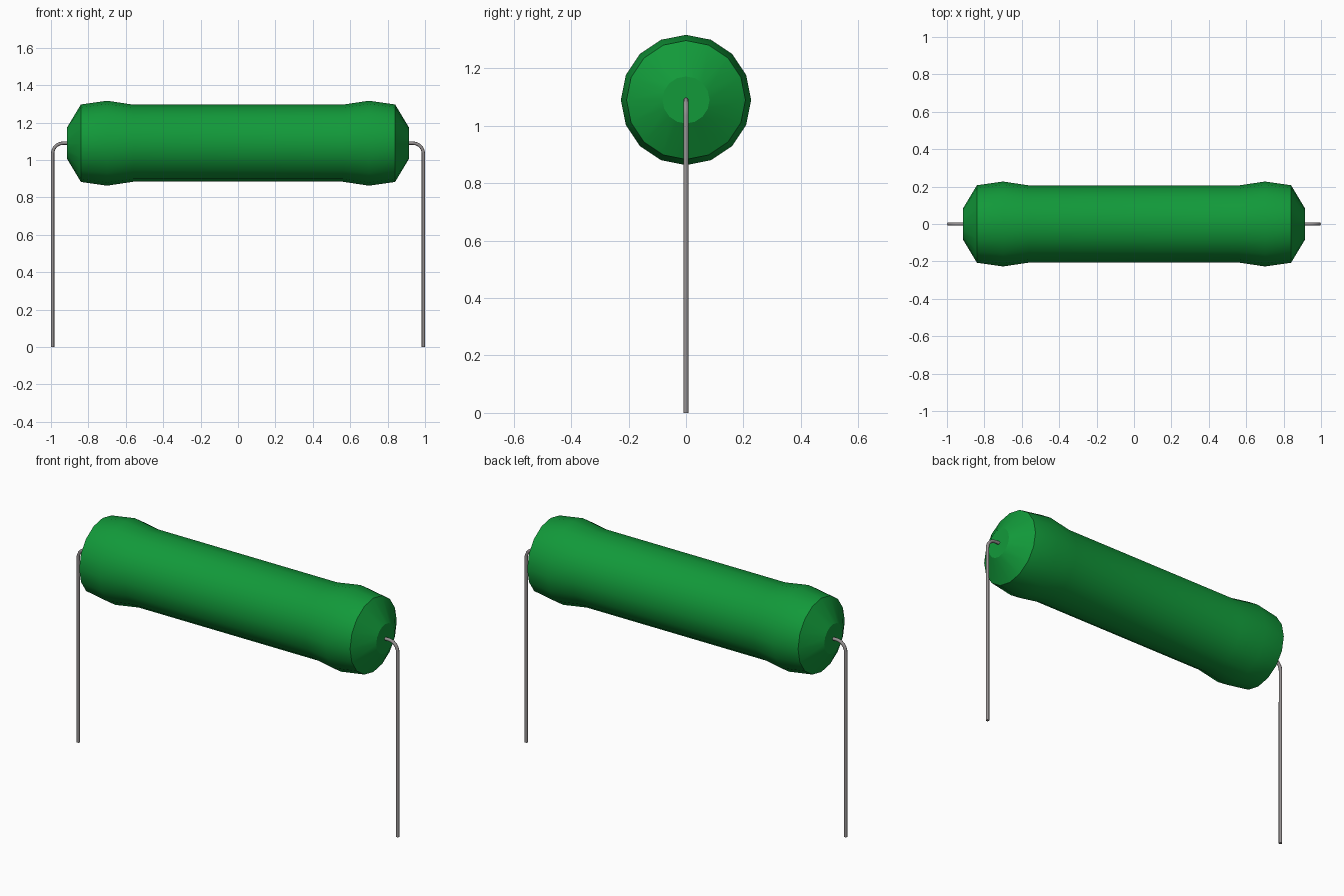
import bpy, bmesh, math

cube = bpy.data.objects.get("Cube")
if cube:
    bpy.data.objects.remove(cube, do_unlink=True)

AXIS_Z = 1.09      # height of the body's axis
SIDES = 16
WIRE_R = 0.009


def material(name, rgb):
    mat = bpy.data.materials.new(name)
    mat.use_nodes = True
    mat.diffuse_color = (*rgb, 1)
    mat.node_tree.nodes["Principled BSDF"].inputs["Base Color"].default_value = (*rgb, 1)
    return mat


def select_only(obj):
    bpy.ops.object.select_all(action='DESELECT')
    obj.select_set(True)
    bpy.context.view_layer.objects.active = obj


green = material("green coating", (0.006, 0.32, 0.042))
metal = material("grey metal", (0.30, 0.28, 0.28))

# Body: symmetric profile (x, radius) turned around the x axis
half = [(0.915, 0.082), (0.84, 0.207), (0.70, 0.227), (0.56, 0.206)]
profile = [(-x, r) for x, r in half] + half[::-1]
bm = bmesh.new()
rings = []
for x, r in profile:
    ring = []
    for i in range(SIDES):
        a = math.tau * i / SIDES
        ring.append(bm.verts.new((x, r * math.sin(a), r * math.cos(a))))
    rings.append(ring)
for a, b in zip(rings, rings[1:]):
    for i in range(SIDES):
        j = (i + 1) % SIDES
        bm.faces.new((a[i], a[j], b[j], b[i]))
bm.faces.new(rings[0])
bm.faces.new(rings[-1])
bmesh.ops.recalc_face_normals(bm, faces=bm.faces)
mesh = bpy.data.meshes.new("body")
bm.to_mesh(mesh)
bm.free()
body = bpy.data.objects.new("body", mesh)
body.location.z = AXIS_Z
bpy.context.collection.objects.link(body)
mesh.materials.append(green)
select_only(body)
bpy.ops.object.shade_smooth_by_angle(angle=math.radians(30))


# Leads: round wire leaving the end cap and bending straight down
def lead(name, side):
    end_x, bend = 1 - WIRE_R, 0.055
    path = [(0.88, AXIS_Z)]
    for i in range(7):
        a = math.pi / 2 * (1 - i / 6)
        path.append((end_x - bend + bend * math.cos(a), AXIS_Z - bend + bend * math.sin(a)))
    path.append((end_x, 0))
    curve = bpy.data.curves.new(name, 'CURVE')
    curve.dimensions = '3D'
    curve.bevel_depth = WIRE_R
    curve.bevel_resolution = 2
    curve.use_fill_caps = True
    spline = curve.splines.new('POLY')
    spline.points.add(len(path) - 1)
    for point, (x, z) in zip(spline.points, path):
        point.co = (side * x, 0, z, 1)
    curve.materials.append(metal)
    obj = bpy.data.objects.new(name, curve)
    bpy.context.collection.objects.link(obj)
    select_only(obj)
    bpy.ops.object.convert(target='MESH')
    bpy.ops.object.shade_smooth_by_angle(angle=math.radians(50))


lead("left_lead", 1)
lead("right_lead", -1)
